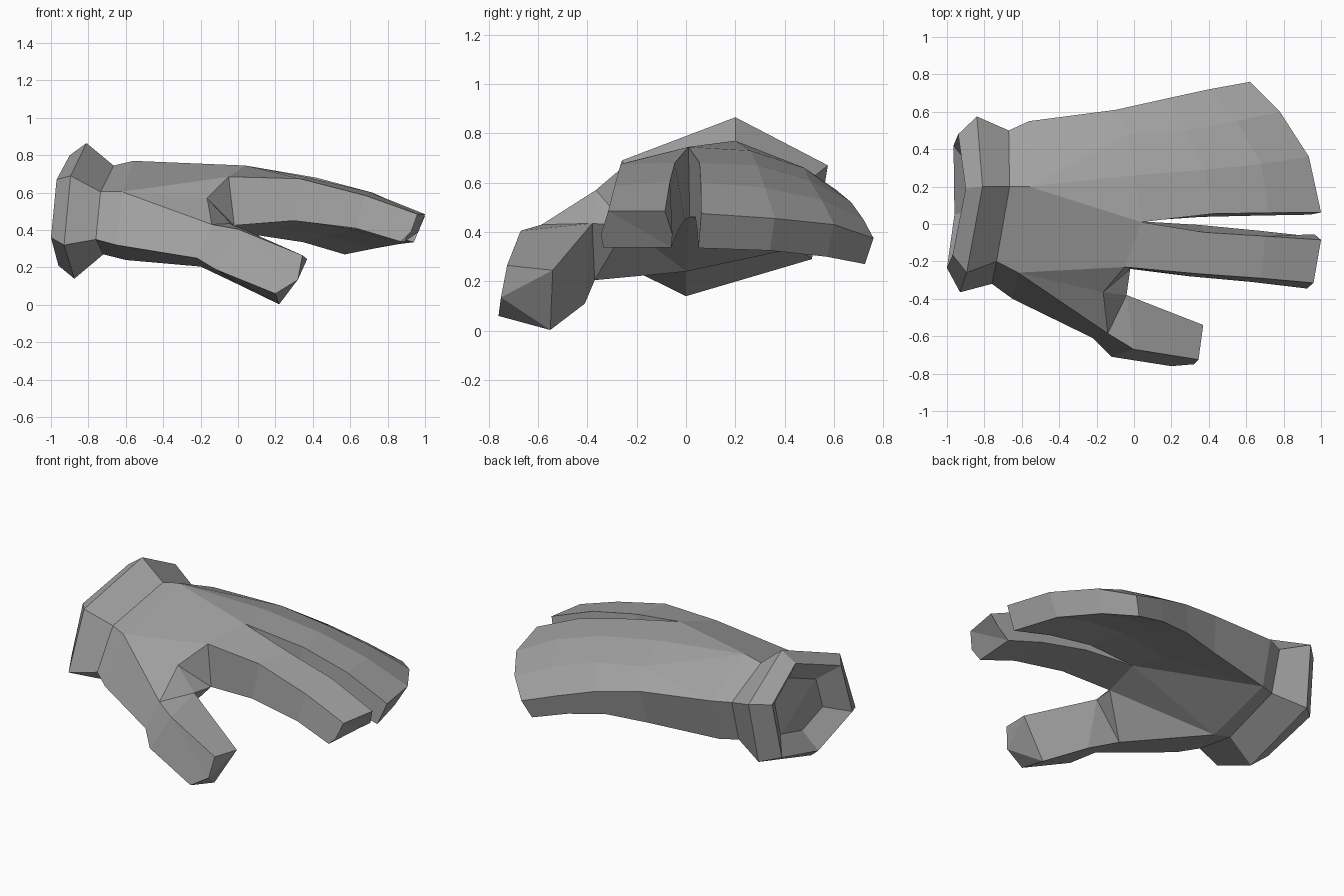
import bpy, bmesh
from mathutils import Vector

if "Cube" in bpy.data.objects:
    bpy.data.objects.remove(bpy.data.objects["Cube"])

bm = bmesh.new()


def ring(*pts):
    return [bm.verts.new(p) for p in pts]


def loft(*rings):
    for a, b in zip(rings, rings[1:]):
        n = len(a)
        for i in range(n):
            j = (i + 1) % n
            bm.faces.new((a[i], a[j], b[j], b[i]))


def cap(r):
    # strip of quads across the end, first half of the ring against the second
    n = len(r)
    for i in range(n // 2 - 1):
        bm.faces.new((r[i], r[i + 1], r[n - 2 - i], r[n - 1 - i]))


def skin(*polys):
    for p in polys:
        bm.faces.new(p)


# cuff: flared hexagonal band with a funnel-shaped opening
opening = ring((-.90, .19, .80), (-.97, -.165, .67), (-1.0, -.235, .36),
               (-.96, .05, .21), (-.965, .42, .31), (-.94, .48, .66))
flare = ring((-.81, .20, .865), (-.895, -.26, .69), (-.93, -.365, .32),
             (-.875, 0, .14), (-.865, .51, .29), (-.84, .575, .67))
wrist = ring((-.665, .20, .745), (-.735, -.20, .605), (-.76, -.32, .35),
             (-.72, 0, .27), (-.67, .43, .35), (-.67, .50, .61))
palm = ring((-.56, .20, .77), (-.62, -.26, .605), (-.65, -.40, .32),
            (-.60, 0, .24), (-.57, .47, .34), (-.56, .55, .61))
centre = sum((v.co for v in opening), Vector()) / 6
hollow = ring(*[centre + (v.co - centre) * .6 + Vector((.09, 0, 0)) for v in opening])
loft(hollow, opening, flare, wrist, palm)
cap(hollow)

# three joined fingers: four points over the top, four back underneath
block = ring((.04, .01, .745), (0, .26, .73), (-.03, .48, .66), (-.10, .61, .57),
             (-.13, .56, .36), (-.08, .43, .39), (-.02, .24, .43), (.02, .015, .46))
block_mid = ring((.42, .055, .68), (.38, .29, .67), (.28, .50, .61), (.17, .67, .52),
                 (.12, .62, .37), (.22, .47, .41), (.32, .28, .45), (.36, .038, .46))
block_far = ring((.72, .06, .60), (.68, .32, .58), (.55, .55, .53), (.40, .72, .45),
                 (.35, .68, .335), (.48, .52, .37), (.60, .32, .40), (.66, .045, .41))
block_tip = ring((1.0, .062, .475), (.935, .36, .455), (.78, .60, .43), (.62, .76, .375),
                 (.57, .725, .27), (.72, .57, .30), (.86, .34, .325), (.94, .05, .335))
loft(block, block_mid, block_far, block_tip)
cap(block_tip)

# index finger, sharing the crotch points with the block, bevelled under the tip
crotch, b1, b2, b3, d3, d2, d1, under = block
knuckle, knuckle_low = ring((-.05, -.23, .685), (-.02, -.24, .425))
index_mid = ring((.38, -.045, .68), (.33, -.265, .675), (.30, -.28, .45), (.35, -.005, .45))
index_far = ring((.70, -.065, .605), (.68, -.29, .585), (.63, -.31, .41), (.66, -.035, .40))
f0, f1, f2, f3 = index_far
t0, t1, t2, t3, t4, t5 = index_tip = ring(
    (1.0, -.085, .485), (.96, -.315, .485), (.925, -.345, .39),
    (.87, -.335, .338), (.89, -.06, .338), (.965, -.055, .39))
loft([crotch, knuckle, knuckle_low, under], index_mid, index_far)
skin((f0, f1, t1, t0), (f1, f2, t3, t2, t1), (f2, f3, t4, t3), (f3, f0, t0, t5, t4))
cap(index_tip)

# thumb, blunt faceted tip
m1, m2, m3, m4 = ring((-.04, -.38, .435), (0, -.67, .405), (-.12, -.71, .19), (0, -.41, .11))
e1, e2, e3, e4, e5 = ring((.37, -.54, .245), (.345, -.725, .265), (.32, -.75, .135),
                          (.20, -.76, .06), (.22, -.55, .003))
skin((m1, m2, e2, e1), (m2, m3, e4, e3), (m2, e3, e2), (m3, m4, e5, e4), (m4, m1, e1, e5),
     (e1, e2, e3), (e1, e3, e5), (e3, e4, e5))
web, base_top, base_low, base_in = ring(
    (-.165, -.365, .57), (-.14, -.585, .43), (-.22, -.61, .25), (-.20, -.37, .205))
p0, p1, p2, p3, p4, p5 = palm

# back of the hand and little finger side
skin((p0, p1, knuckle, crotch), (p0, crotch, b1), (p0, b1, b2), (p0, b2, p5),
     (p5, b2, b3), (p5, b3, d3, p4))
# thumb root and web
skin((p1, web, knuckle), (p1, base_top, web), (p1, p2, base_low, base_top),
     (base_top, base_low, m3, m2), (web, base_top, m1), (base_top, m2, m1),
     (knuckle, web, knuckle_low), (web, m1, knuckle_low),
     (base_low, base_in, m4, m3), (m1, m4, base_in), (knuckle_low, m1, base_in))
# palm underside
skin((p2, base_in, base_low), (p2, p3, base_in), (p3, knuckle_low, base_in),
     (p3, under, knuckle_low), (p3, p4, under), (p4, d1, under), (p4, d2, d1), (p4, d3, d2))

bmesh.ops.recalc_face_normals(bm, faces=bm.faces[:])
mesh = bpy.data.meshes.new("glove")
bm.to_mesh(mesh)
bm.free()
grey = bpy.data.materials.new("mid_grey")
grey.diffuse_color = (.36, .36, .36, 1)
grey.use_nodes = True
grey.node_tree.nodes["Principled BSDF"].inputs["Base Color"].default_value = grey.diffuse_color
mesh.materials.append(grey)
bpy.context.collection.objects.link(bpy.data.objects.new("glove", mesh))
